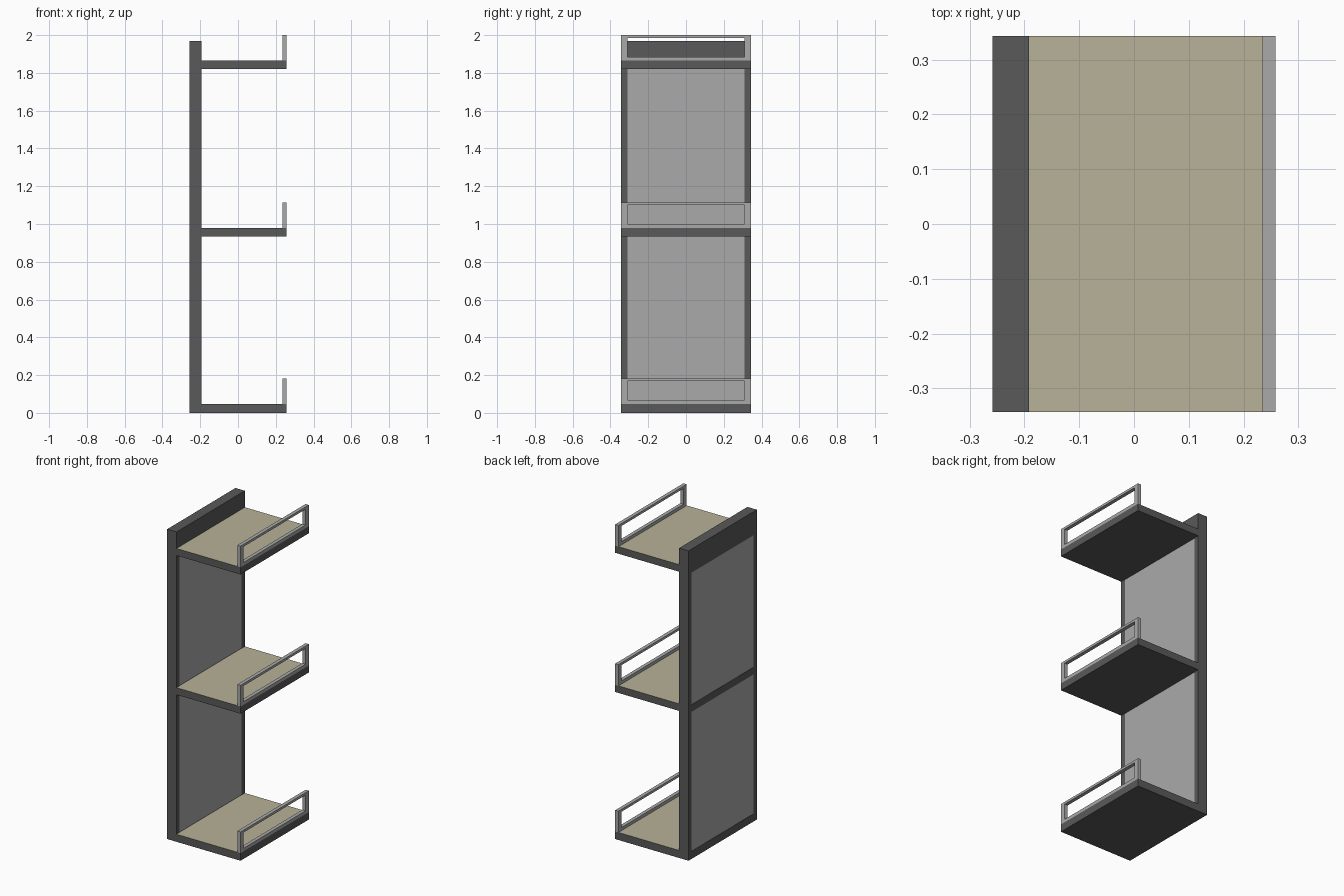
import bpy
import bmesh

cube = bpy.data.objects.get("Cube")
if cube:
    bpy.data.objects.remove(cube, do_unlink=True)


def make_material(name, color):
    mat = bpy.data.materials.new(name)
    mat.use_nodes = True
    mat.diffuse_color = (*color, 1)
    mat.node_tree.nodes["Principled BSDF"].inputs["Base Color"].default_value = (*color, 1)
    return mat


DARK = make_material("dark grey", (0.1, 0.1, 0.1))
LIGHT = make_material("light grey", (0.4, 0.4, 0.4))
BEIGE = make_material("beige", (0.48, 0.445, 0.315))


def make_boxes(name, boxes, materials):
    """One object made of boxes, each given as x, y and z ranges."""
    bm = bmesh.new()
    for box in boxes:
        verts = bmesh.ops.create_cube(bm, size=1)["verts"]
        for v in verts:
            for axis, (low, high) in enumerate(box):
                v.co[axis] = high if v.co[axis] > 0 else low
    # A second material covers the upward faces
    if len(materials) > 1:
        bm.normal_update()
        for face in bm.faces:
            face.material_index = int(face.normal.z > 0.9)
    mesh = bpy.data.meshes.new(name)
    bm.to_mesh(mesh)
    bm.free()
    for mat in materials:
        mesh.materials.append(mat)
    obj = bpy.data.objects.new(name, mesh)
    bpy.context.collection.objects.link(obj)
    return obj


HALF_X, HALF_Y, INNER_Y = 0.258, 0.343, 0.311
WALL_X = (-HALF_X, -0.192)
WALL_TOP = 1.97
FULL_Y, OPEN_Y = (-HALF_Y, HALF_Y), (-INNER_Y, INNER_Y)
SIDES = {"front": (-HALF_Y, -INNER_Y), "back": (INNER_Y, HALF_Y)}
SHELVES = {"bottom": (0, 0.048), "middle": (0.935, 0.98), "top": (1.82, 1.865)}

# Upright posts of the wall frame
for side, y in SIDES.items():
    make_boxes(side + "_post", [(WALL_X, y, (0, WALL_TOP))], [DARK])

# Shelves, wall crossbars and guard rails
for level, (low, high) in SHELVES.items():
    bar_top = WALL_TOP if level == "top" else high
    make_boxes(level + "_crossbar", [(WALL_X, OPEN_Y, (low, bar_top))], [DARK])
    make_boxes(level + "_shelf", [((WALL_X[1], HALF_X), FULL_Y, (low, high))], [DARK, BEIGE])
    rail_x = (0.235, HALF_X)
    rail_top, gap_low, gap_high = high + 0.135, high + 0.02, high + 0.12
    make_boxes(level + "_guard_rail", [
        (rail_x, FULL_Y, (high, gap_low)),
        (rail_x, FULL_Y, (gap_high, rail_top)),
        *[(rail_x, y, (gap_low, gap_high)) for y in SIDES.values()],
    ], [LIGHT])

# Wall panels set between the crossbars
panel_x = (WALL_X[0] + 0.002, WALL_X[1] - 0.002)
for name, below, above in (("lower", "bottom", "middle"), ("upper", "middle", "top")):
    z = (SHELVES[below][1], SHELVES[above][0])
    make_boxes(name + "_wall_panel", [(panel_x, OPEN_Y, z)], [LIGHT])
